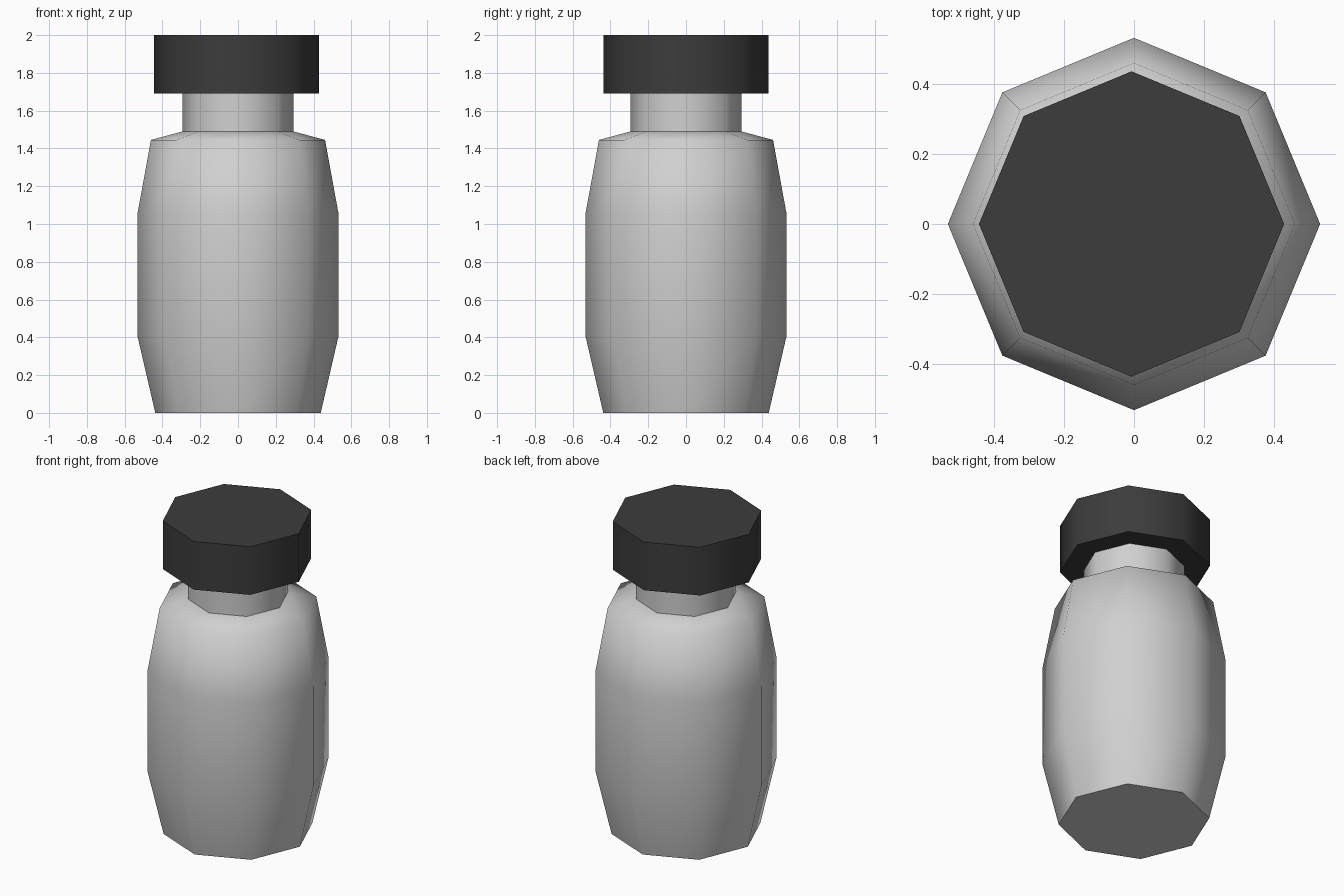
import bpy, bmesh, math

if "Cube" in bpy.data.objects:
    bpy.data.objects.remove(bpy.data.objects["Cube"])

SIDES = 8


def material(name, rgb):
    m = bpy.data.materials.new(name)
    m.diffuse_color = (*rgb, 1)
    m.use_nodes = True
    m.node_tree.nodes["Principled BSDF"].inputs["Base Color"].default_value = m.diffuse_color
    return m


def lathe(name, profile, mat, cx=0.0, angle=70):
    """Closed eight-sided solid from (radius, height) rings, corners on the axes."""
    bm = bmesh.new()
    rings = [[bm.verts.new((cx + r * math.cos(2 * math.pi * i / SIDES),
                            r * math.sin(2 * math.pi * i / SIDES), z))
              for i in range(SIDES)] for r, z in profile]
    for low, high in zip(rings, rings[1:]):
        for i in range(SIDES):
            j = (i + 1) % SIDES
            bm.faces.new((low[i], low[j], high[j], high[i]))
    bm.faces.new(rings[0][::-1])
    bm.faces.new(rings[-1])
    bmesh.ops.recalc_face_normals(bm, faces=bm.faces)
    mesh = bpy.data.meshes.new(name)
    bm.to_mesh(mesh)
    bm.free()
    mesh.materials.append(mat)
    ob = bpy.data.objects.new(name, mesh)
    bpy.context.collection.objects.link(ob)
    bpy.ops.object.select_all(action='DESELECT')
    ob.select_set(True)
    bpy.context.view_layer.objects.active = ob
    bpy.ops.object.shade_smooth_by_angle(angle=math.radians(angle))
    return ob


glass = material("light grey", (0.63, 0.63, 0.63))
dark = material("dark grey", (0.045, 0.045, 0.045))

# Jar body with shoulder and neck
lathe("jar_body", [(0.438, 0), (0.533, 0.41), (0.533, 1.05), (0.461, 1.445),
                   (0.294, 1.49), (0.294, 1.695)], glass)

# Lid, set very slightly off centre
lathe("lid", [(0.437, 1.692), (0.437, 2.0)], dark, cx=-0.007)
